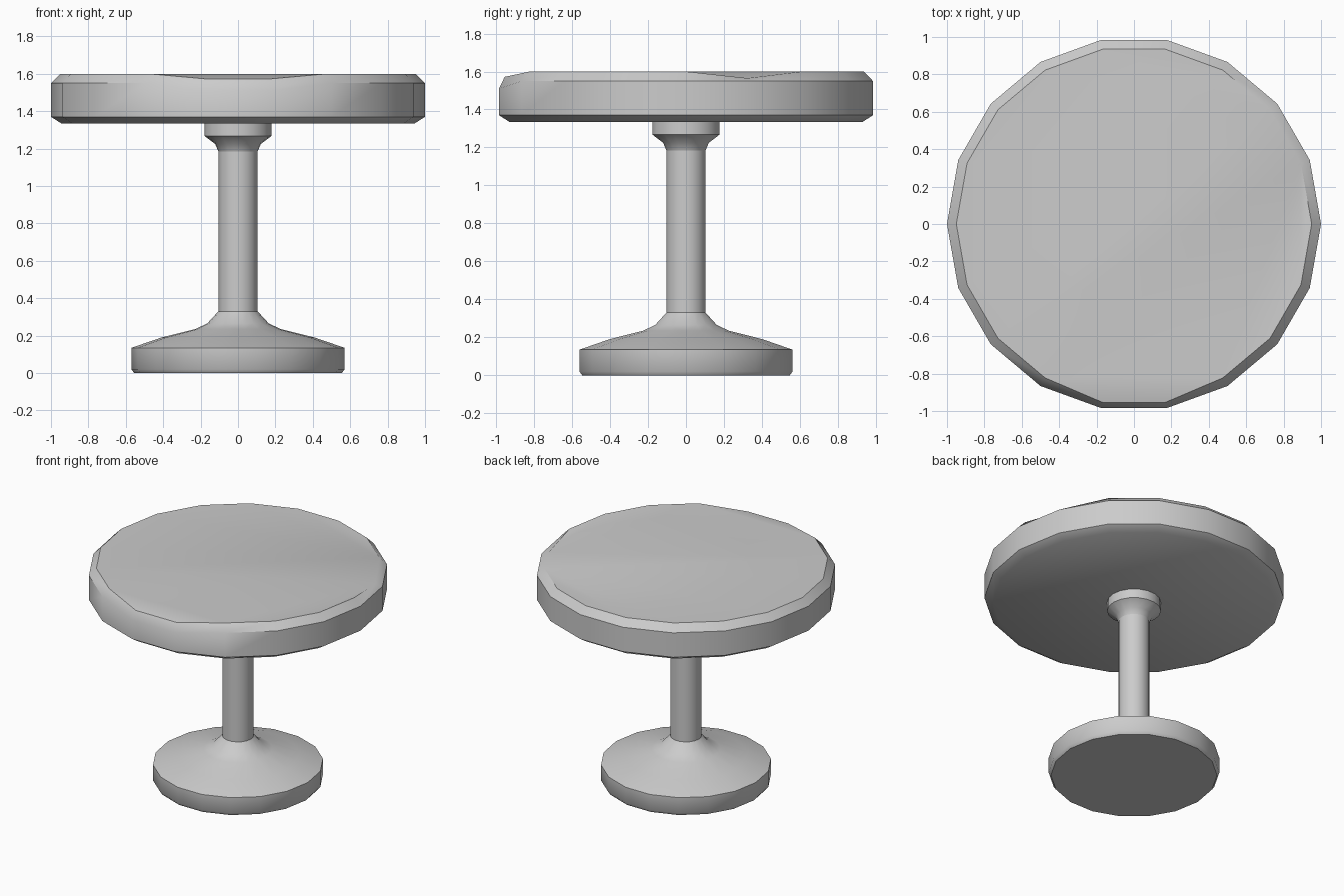
import bpy, bmesh, math

if "Cube" in bpy.data.objects:
    bpy.data.objects.remove(bpy.data.objects["Cube"])

SIDES = 18


def lathe(name, profile, tweak=None):
    """Revolve (radius, z) points into a capped solid; tweak moves ring vertices."""
    bm = bmesh.new()
    rings = []
    for r, z in profile:
        ring = []
        for i in range(SIDES):
            a = 2 * math.pi * i / SIDES
            ring.append(bm.verts.new((r * math.cos(a), r * math.sin(a), z)))
        rings.append(ring)
    for lo, hi in zip(rings, rings[1:]):
        for i in range(SIDES):
            j = (i + 1) % SIDES
            bm.faces.new((lo[i], lo[j], hi[j], hi[i]))
    bm.faces.new(rings[0][::-1])
    top = bm.faces.new(rings[-1])
    if tweak:
        tweak(rings)
        bmesh.ops.triangulate(bm, faces=[top])
    bmesh.ops.recalc_face_normals(bm, faces=bm.faces[:])
    mesh = bpy.data.meshes.new(name)
    bm.to_mesh(mesh)
    bm.free()
    obj = bpy.data.objects.new(name, mesh)
    bpy.context.collection.objects.link(obj)
    bpy.ops.object.select_all(action='DESELECT')
    obj.select_set(True)
    bpy.context.view_layer.objects.active = obj
    bpy.ops.object.shade_smooth_by_angle(angle=math.radians(40))
    return obj


# Worn spots: sagging front edge and a small dip on the right
def wear(rings):
    upper, rim = rings[2], rings[3]
    for i in (13, 14):
        upper[i].co.z = 1.51
        rim[i].co.z = 1.572
        rim[i].co.y = -0.955
    rim[1].co.z = 1.565


# Seat cushion
lathe("seat", [(0.945, 1.335), (1.0, 1.37), (1.0, 1.55), (0.95, 1.6)], wear)

# Weighted floor base
lathe("base", [(0.555, 0), (0.57, 0.02), (0.57, 0.135), (0.41, 0.19),
               (0.23, 0.235), (0.165, 0.265), (0.105, 0.33)])

# Column
lathe("column", [(0.105, 0.33), (0.105, 1.185)])

# Flared collar under the seat
lathe("collar", [(0.105, 1.185), (0.122, 1.225), (0.18, 1.268), (0.18, 1.335)])
